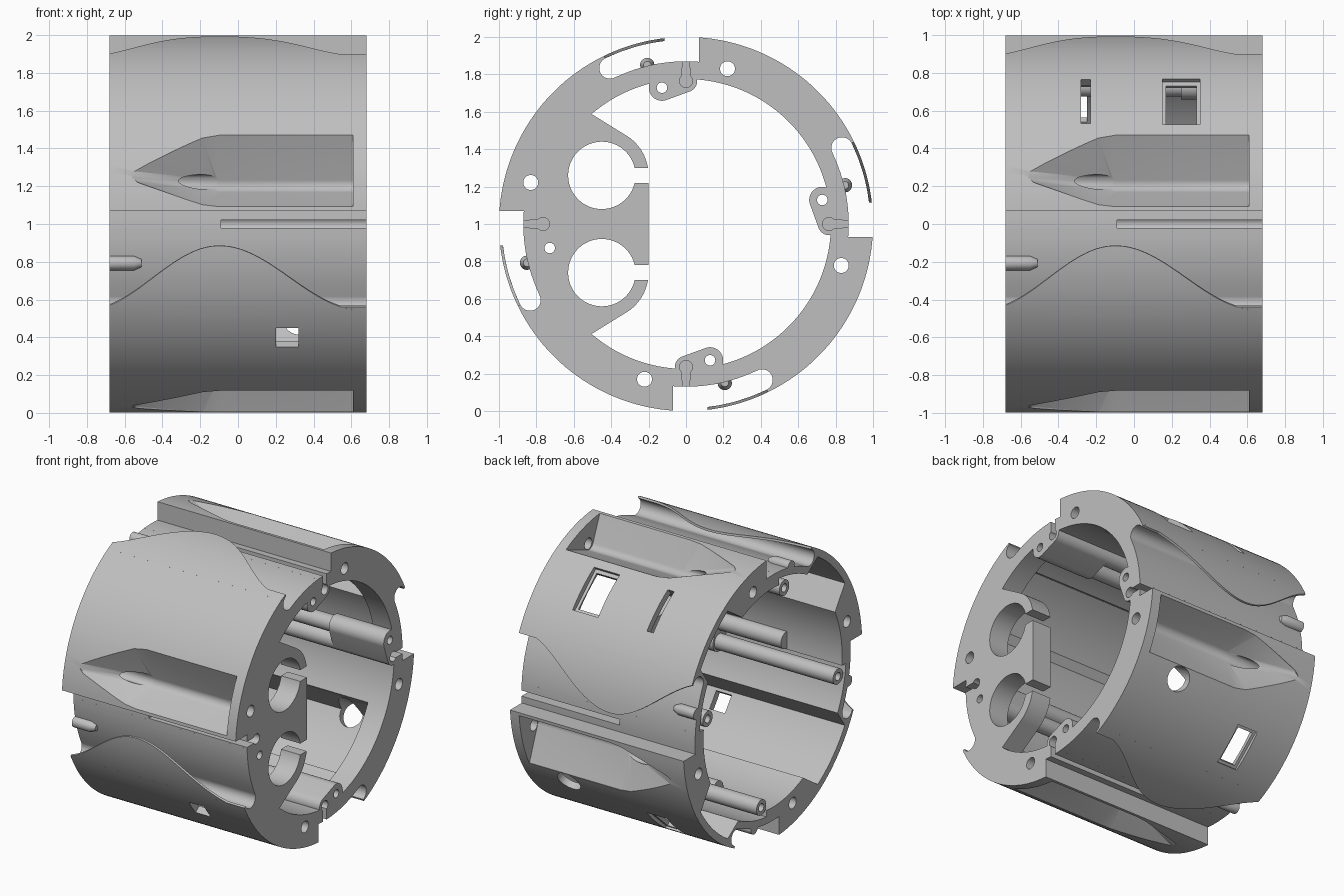
import bpy, bmesh, math
from mathutils import Matrix

old = bpy.data.objects.get("Cube")
if old:
    bpy.data.objects.remove(old, do_unlink=True)

grey = bpy.data.materials.new("plain grey")
grey.use_nodes = True
grey.diffuse_color = (0.52, 0.52, 0.52, 1)
grey.node_tree.nodes["Principled BSDF"].inputs["Base Color"].default_value = (0.52, 0.52, 0.52, 1)

END = 0.68          # half length of the drum
parts = []


def turn(deg):
    """Turn about the drum axis, then lift the drum onto the ground."""
    return Matrix.Translation((0, 0, 1)) @ Matrix.Rotation(-math.radians(deg), 4, 'X')


def polar(r, a):
    a = math.radians(a)
    return (-r * math.cos(a), r * math.sin(a))


def arc(r, a0, a1, centre=(0, 0)):
    n = max(4, int(abs(a1 - a0) / 2))
    pts = [polar(r, a0 + (a1 - a0) * i / n) for i in range(n + 1)]
    return [(y + centre[0], z + centre[1]) for y, z in pts]


def circle(r, centre):
    return arc(r, 0, 348, centre)[::4]


def finish(name, bm, deg, keep=True):
    bmesh.ops.recalc_face_normals(bm, faces=bm.faces)
    bm.transform(turn(deg))
    mesh = bpy.data.meshes.new(name)
    bm.to_mesh(mesh)
    bm.free()
    mesh.materials.append(grey)
    ob = bpy.data.objects.new(name, mesh)
    bpy.context.scene.collection.objects.link(ob)
    if keep:
        parts.append(ob)
    else:
        ob.hide_render = True
    return ob


def prism(name, pts, x0, x1, deg=0, keep=True):
    bm = bmesh.new()
    face = bm.faces.new([bm.verts.new((x0, y, z)) for y, z in pts])
    out = bmesh.ops.extrude_face_region(bm, geom=[face], use_keep_orig=True)
    moved = [v for v in out["geom"] if isinstance(v, bmesh.types.BMVert)]
    bmesh.ops.translate(bm, verts=moved, vec=(x1 - x0, 0, 0))
    return finish(name, bm, deg, keep)


def hull(name, points, deg=0, keep=True):
    bm = bmesh.new()
    for p in points:
        bm.verts.new(p)
    out = bmesh.ops.convex_hull(bm, input=bm.verts)
    loose = {v for v in out["geom_interior"] + out["geom_unused"] if isinstance(v, bmesh.types.BMVert)}
    bmesh.ops.delete(bm, geom=list(loose), context='VERTS')
    bmesh.ops.dissolve_limit(bm, angle_limit=0.01, verts=bm.verts, edges=bm.edges)
    return finish(name, bm, deg, keep)


def box(x, deg, r, length, tall, deep):
    bm = bmesh.new()
    bmesh.ops.create_cube(bm, size=1, matrix=Matrix.Translation((x, -r, 0)) @ Matrix.Diagonal((length, deep, tall, 1)))
    return finish("window_cutter", bm, deg, False)


def cut(obs, cutter):
    for ob in obs:
        mod = ob.modifiers.new("cut", 'BOOLEAN')
        mod.operation = 'DIFFERENCE'
        mod.solver = 'EXACT'
        mod.object = cutter
        bpy.context.view_layer.objects.active = ob
        bpy.ops.object.modifier_apply(modifier=mod.name)
    bpy.data.objects.remove(cutter, do_unlink=True)


def outer_profile():
    """Step, outer skin, rounded slot end and recessed wall of one quarter."""
    slot = polar(0.928, 64)
    rounded = arc(0.057, 64, -116, slot)
    return arc(0.87, -5, 4.6) + arc(1, 4, 64) + rounded + arc(0.87, 66, 88)


def wave(x):
    """Angle at which the thin flap ends."""
    half = 0.75 if x > -0.1 else 0.7
    drop = 0.285 - 0.17 * math.cos(math.pi * (x + 0.1) / half)
    return 90 - math.degrees(math.asin(drop))


def flap(deg):
    bm = bmesh.new()
    nx, na = 48, 12
    for r in (1.0, 0.985):
        rows = []
        for i in range(nx + 1):
            x = -END + 2 * END * i / nx
            rows.append([bm.verts.new((x, *polar(r, 61 + (wave(x) - 61) * j / na))) for j in range(na + 1)])
        for a, b in zip(rows, rows[1:]):
            for j in range(na):
                bm.faces.new((a[j], a[j + 1], b[j + 1], b[j]))
    bmesh.ops.bridge_loops(bm, edges=[e for e in bm.edges if e.is_boundary])
    return finish("wavy_flap", bm, deg)


def pocket(deg):
    """Boat-shaped scoop with a rounded floor, tapering to a point."""
    floor = circle(0.05, (-0.835, 0.215))
    full = floor + [(-1.0, 0.09), (-0.88, 0.47), (-1.12, 0.09), (-1.12, 0.47)]
    pts = [(x, y, z) for x in (-0.1, 0.61) for y, z in full]
    pts += [(-0.19, y, 0.455) for y in (-0.89, -1.12)]
    pts += [(-0.19, y, 0.1) for y in (-1.0, -1.12)]
    for x, lo, hi in ((-0.53, 0.22, 0.305), (-0.56, 0.245, 0.28)):
        pts += [(x, y, z) for y in (-0.965, -1.12) for z in (lo, hi)]
    return hull("pocket_cutter", pts, deg, False)


# Motor mount behind the front wall, with two open-sided bores
rib = arc(0.25, 180, 120, (-0.45, 0.26))
mount = prism("motor_mount", arc(0.79, -49, 49) + rib[::-1] + [(y, -z) for y, z in rib], 0.53, END)
for s in (1, -1):
    cut([mount], prism("bore_cutter", arc(0.18, 0, 356, (-0.45, 0.26 * s)), 0.4, 0.8, 0, False))
    cut([mount], prism("gap_cutter", [(y, z * s) for y, z in ((-0.35, 0.22), (-0.1, 0.22), (-0.1, 0.3), (-0.35, 0.3))],
                       0.4, 0.8, 0, False))

# Four equal quarters
lug_at, key_at = polar(0.74, -10), (-0.765, 0)
shells, plates, lugs = [], [], []
for k in range(4):
    d = 90 * k
    skin = arc(0.82, 88, 62) + arc(0.95, 58, 32) + arc(0.775, 26, -5)
    shells.append(prism("shell_quarter", outer_profile() + skin, -END, END, d))
    plates.append(prism("end_plate", outer_profile() + arc(0.775, 88, -5), 0.53, END, d))
    flap(d)
    lug_pts = circle(0.07, lug_at) + circle(0.06, key_at)
    lug = hull("joint_lug", [(x, y, z) for x in (0.25, END) for y, z in lug_pts], d)
    rail = prism("rod_rail", circle(0.055, lug_at), -END, 0.25, d)
    bar = prism("key_bar", circle(0.06, key_at), -0.25, 0.25, d)
    lugs.append((lug, rail, bar))
    pin_at = polar(0.875, -13.7)
    hull("locating_pin", [(x, y, z) for x, r in ((-END, 0.038), (-0.55, 0.038), (-0.51, 0.02))
                          for y, z in circle(r, pin_at)], d)

# Scoops, screw holes, rod holes and key slots
key = arc(0.035, 35, 325, (-0.765, 0)) + [(-0.92, -0.02), (-0.92, 0.02)]
for k in range(4):
    d = 90 * k
    lug, rail, bar = lugs[k]
    own = [shells[k], plates[k]]
    front = [mount] if k == 0 else []
    cut(own, pocket(d))
    cut(own, prism("screw_cutter", circle(0.04, (-0.83, 0.222)), -0.8, 0.8, d, False))
    cut([lug, rail, bar, plates[k - 1]] + front,
        prism("rod_cutter", circle(0.028, lug_at), -0.8, 0.8, d, False))
    cut(own + [shells[k - 1], plates[k - 1], lug, bar] + front,
        prism("key_cutter", key, -0.09, 0.8, d, False))

# Windows: framed top window, narrow top slot, rear hole and window, front window
cut([shells[1]], box(0.25, 131, 1.0, 0.2, 0.32, 0.08))
cut([shells[1]], box(0.25, 131, 0.95, 0.16, 0.27, 0.3))
cut([shells[1]], box(-0.255, 131, 0.95, 0.05, 0.31, 0.3))
cut([shells[2]], box(-0.31, 228, 1.0, 0.16, 0.28, 0.05))
cut([shells[2]], box(-0.31, 228, 0.95, 0.12, 0.24, 0.3))
cut([shells[3]], box(0.26, 323, 0.95, 0.12, 0.125, 0.3))
ring = [(0.33 + 0.085 * math.cos(t * math.pi / 16), 0.085 * math.sin(t * math.pi / 16)) for t in range(32)]
cut([shells[2]], hull("hole_cutter", [(x, y, z) for y in (-0.8, -1.1) for x, z in ring], 213, False))

# Smooth curved faces, crisp edges
bpy.ops.object.select_all(action='DESELECT')
for ob in parts:
    ob.select_set(True)
bpy.context.view_layer.objects.active = parts[0]
bpy.ops.object.shade_smooth_by_angle(angle=math.radians(32))
